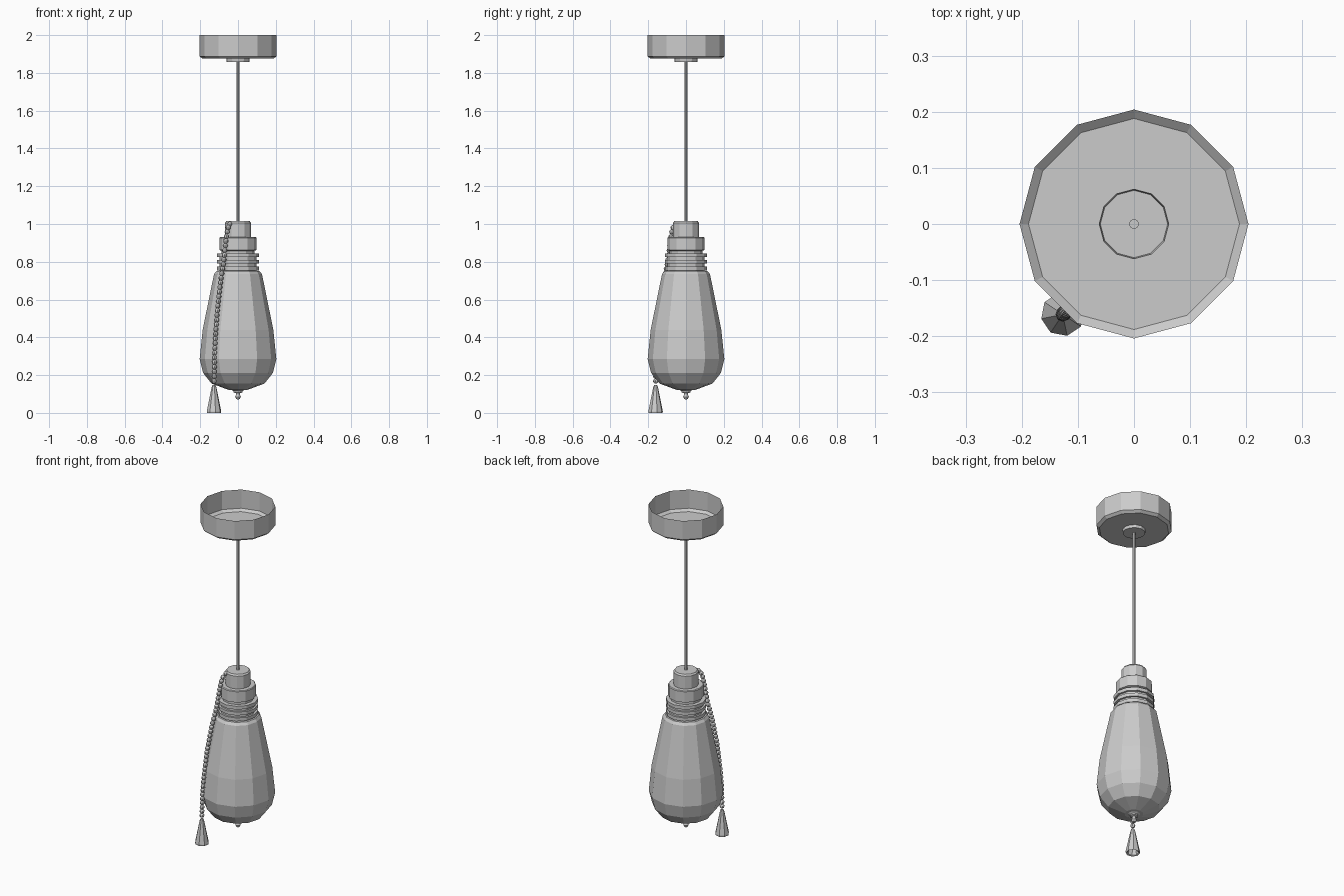
import bpy, bmesh, math
from mathutils import Vector, Matrix


def finish(name, bm):
    mesh = bpy.data.meshes.new(name)
    bm.to_mesh(mesh)
    bm.free()
    obj = bpy.data.objects.new(name, mesh)
    bpy.context.collection.objects.link(obj)
    return obj


def lathe(name, profile, sides=12, center=(0, 0), turn=0.0):
    """Revolve (radius, z) points, listed bottom to top; radius 0 closes with a point."""
    bm = bmesh.new()
    rings = []
    for r, z in profile:
        n = 1 if r == 0 else sides
        rings.append([bm.verts.new((center[0] + r * math.cos(turn + math.tau * i / sides),
                                    center[1] + r * math.sin(turn + math.tau * i / sides), z))
                      for i in range(n)])
    for a, b in zip(rings, rings[1:]):
        for i in range(sides):
            j = (i + 1) % sides
            quad = [a[i % len(a)], a[j % len(a)], b[j % len(b)], b[i % len(b)]]
            bm.faces.new(list(dict.fromkeys(quad)))
    return finish(name, bm)


# Ceiling canopy: cup open at the top, with a stepped boss underneath
lathe("ceiling_canopy", [(0, 1.858), (0.06, 1.858), (0.062, 1.875), (0.188, 1.875),
                         (0.204, 1.888), (0.204, 2.0)])

# Hanging rod
lathe("hanging_rod", [(0, 1.0), (0.009, 1.0), (0.009, 1.865), (0, 1.865)], 8)

# Socket cap and collar
lathe("socket_cap", [(0, 0.92), (0.069, 0.92), (0.069, 1.006), (0.062, 1.015), (0, 1.015)])
lathe("socket_collar", [(0, 0.835), (0.087, 0.835), (0.087, 0.858), (0.098, 0.862),
                        (0.098, 0.926), (0.094, 0.93), (0, 0.93)])

# Threaded neck with three ribs
neck = [(0, 0.74), (0.098, 0.74)]
for z in (0.755, 0.79, 0.825):
    neck += [(0.098, z), (0.11, z), (0.11, z + 0.02), (0.098, z + 0.02)]
lathe("threaded_neck", neck + [(0, 0.845)])

# Glass globe
lathe("glass_globe", [(0, 0.12), (0.05, 0.122), (0.14, 0.155), (0.185, 0.212), (0.203, 0.285),
                      (0.187, 0.44), (0.127, 0.735), (0.115, 0.75), (0, 0.75)])

# Bottom finial
lathe("bottom_finial", [(0, 0.071), (0.01, 0.073), (0.015, 0.085), (0.01, 0.097), (0.011, 0.104),
                        (0.023, 0.108), (0.023, 0.115), (0.04, 0.126), (0, 0.126)])

# Pull chain: beads spaced evenly along a draped path
path = [Vector(p) for p in [(-0.043, -0.055, 1.0), (-0.055, -0.073, 0.975), (-0.066, -0.084, 0.9),
                            (-0.076, -0.097, 0.8), (-0.092, -0.117, 0.7), (-0.109, -0.139, 0.55),
                            (-0.12, -0.153, 0.4), (-0.125, -0.16, 0.28), (-0.127, -0.161, 0.145)]]
bm = bmesh.new()
step, left = 0.025, 0.0
for a, b in zip(path, path[1:]):
    length = (b - a).length
    while left <= length:
        spot = a.lerp(b, left / length)
        bmesh.ops.create_uvsphere(bm, u_segments=8, v_segments=6, radius=0.0135,
                                  matrix=Matrix.Translation(spot))
        left += step
    left -= length
finish("pull_chain", bm)

# Pull bell: hollow cone with a thin rim
lathe("pull_bell", [(0, 0.12), (0.008, 0.12), (0.031, 0.004), (0.038, 0.0), (0.039, 0.008),
                    (0.013, 0.135), (0.008, 0.148), (0, 0.148)],
      8, (-0.127, -0.161), 0.2)
